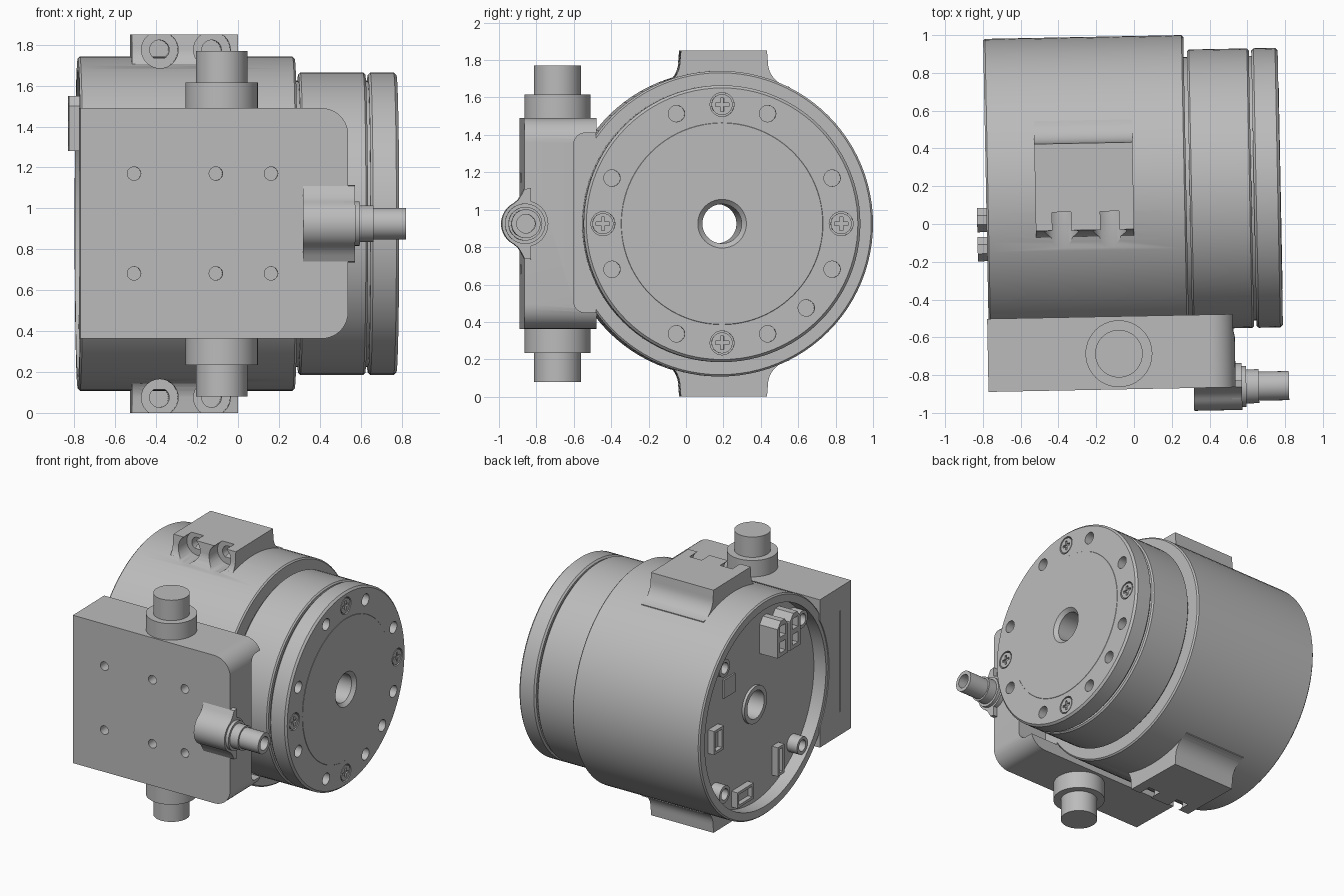
import bpy, bmesh
from math import pi, cos, sin, radians
from mathutils import Matrix, Vector

if "Cube" in bpy.data.objects:
    bpy.data.objects.remove(bpy.data.objects["Cube"])

grey = bpy.data.materials.new("machined grey")
grey.use_nodes = True
grey.diffuse_color = (0.5, 0.5, 0.5, 1)
grey.node_tree.nodes["Principled BSDF"].inputs["Base Color"].default_value = (0.5, 0.5, 0.5, 1)

CY, CZ = 0.178, 0.925          # main axis, running along x
TURN = {"x": Matrix.Rotation(pi / 2, 4, "Y"), "y": Matrix.Rotation(pi / 2, 4, "X"), "z": Matrix()}
parts = []


def finish(name, bm, keep=True):
    bmesh.ops.recalc_face_normals(bm, faces=bm.faces)
    me = bpy.data.meshes.new(name)
    bm.to_mesh(me)
    bm.free()
    me.materials.append(grey)
    ob = bpy.data.objects.new(name, me)
    bpy.context.collection.objects.link(ob)
    if keep:
        parts.append(ob)
    return ob


def cyl(name, axis, centre, r, lo, hi, keep=True, r2=None, n=32):
    """Cylinder along an axis; centre holds the other two coordinates in order."""
    i = "xyz".index(axis)
    pos = list(centre)
    pos.insert(i, (lo + hi) / 2)
    bm = bmesh.new()
    bmesh.ops.create_cone(bm, cap_ends=True, segments=n, radius1=r, radius2=r if r2 is None else r2,
                          depth=hi - lo, matrix=Matrix.Translation(pos) @ TURN[axis])
    return finish(name, bm, keep)


def box(name, x, y, z, keep=True):
    bm = bmesh.new()
    size = [b - a for a, b in (x, y, z)]
    mid = [(a + b) / 2 for a, b in (x, y, z)]
    bmesh.ops.create_cube(bm, size=1, matrix=Matrix.Translation(mid) @ Matrix.Diagonal((*size, 1)))
    return finish(name, bm, keep)


def prism(name, axis, pts, lo, hi, keep=True):
    """Extrude a closed outline along x (y, z points) or y (x, z points)."""
    bm = bmesh.new()
    put = (lambda a, b: (lo, a, b)) if axis == "x" else (lambda a, b: (a, lo, b))
    face = bm.faces.new([bm.verts.new(put(a, b)) for a, b in pts])
    new = bmesh.ops.extrude_face_region(bm, geom=[face])["geom"]
    shift = Vector((hi - lo, 0, 0) if axis == "x" else (0, hi - lo, 0))
    bmesh.ops.translate(bm, vec=shift, verts=[v for v in new if isinstance(v, bmesh.types.BMVert)])
    return finish(name, bm, keep)


def lathe(name, profile, n=96):
    """Spin a closed (x, radius) profile round the main axis."""
    bm = bmesh.new()
    rings = [[bm.verts.new((x, CY + r * cos(2 * pi * k / n), CZ + r * sin(2 * pi * k / n)))
              for k in range(n)] for x, r in profile]
    for i, a in enumerate(rings):
        b = rings[(i + 1) % len(rings)]
        for k in range(n):
            j = (k + 1) % n
            bm.faces.new((a[k], a[j], b[j], b[k]))
    return finish(name, bm)


def cut(ob, *cutters):
    for c in cutters:
        mod = ob.modifiers.new("cut", "BOOLEAN")
        mod.operation, mod.solver, mod.object = "DIFFERENCE", "EXACT", c
        dg = bpy.context.evaluated_depsgraph_get()
        ob.data = bpy.data.meshes.new_from_object(ob.evaluated_get(dg))
        ob.modifiers.clear()


def drop(*cutters):
    for c in cutters:
        bpy.data.objects.remove(c)


def arc(cx, cy, r, a, b, n=10):
    return [(cx + r * cos(radians(a + (b - a) * k / n)), cy + r * sin(radians(a + (b - a) * k / n)))
            for k in range(n + 1)]


def polar(r, deg):
    return CY + r * cos(radians(deg)), CZ + r * sin(radians(deg))


# Turned housing with a recessed back, the flange and the output cap
BORE = 0.105
housing = lathe("housing", [(-.78, .75), (-.78, .807), (-.77, .817), (.27, .817), (.28, .807), (.28, .70),
                            (.30, .70), (.30, BORE), (-.70, BORE), (-.70, .14), (-.68, .14), (-.68, .75)])
lathe("rotor_flange", [(.298, .73), (.308, .74), (.615, .74), (.625, .73), (.625, .70),
                       (.64, .70), (.64, BORE), (.298, BORE)])
cap = lathe("output_cap", [(.638, .728), (.65, .74), (.764, .74), (.778, .726), (.778, .54), (.780, .538),
                           (.780, .13), (.755, BORE), (.638, BORE)])

# Bolt holes and cross-head screws on the cap
spots = [polar(.637, 22.5 + 45 * k) for k in range(8)] + [polar(.637, -45)]
for spot in spots:
    hole = cyl("hole", "x", spot, .044, .70, .82, False, n=24)
    cut(cap, hole)
    drop(hole)
for k in range(4):
    y, z = polar(.637, 90 * k)
    sink = cyl("sink", "x", (y, z), .064, .75, .82, False)
    cut(cap, sink)
    screw = cyl("cap_screw", "x", (y, z), .056, .74, .776)
    slots = [box("slot", (.762, .80), (y - a, y + a), (z - b, z + b), False)
             for a, b in ((.036, .009), (.009, .036))]
    cut(screw, *slots)
    drop(sink, *slots)

# Mounting pads above and below, with counterbored bolt seats facing front
for name, s in (("upper_pad", 1), ("lower_pad", -1)):
    mid, half = .203, .23
    right = [(mid + half, .925)] + arc(mid + half + .14, .865, .135, 180, 262, 8)
    left = [(2 * mid - y, h) for y, h in reversed(right)]
    base = [(CY + .74 * cos(radians(a)), .74 * sin(radians(a))) for a in range(120, 55, -6)]
    outline = right + [(y, h) for y, h in reversed(base)] + left
    pad = prism(name, "x", [(y, CZ + s * h) for y, h in outline], -.52, 0)
    for x in (-.383, -.128):
        z = CZ + s * .85
        seat = cyl("seat", "y", (x, z), .09, -.4, .07, False)
        bolt = cyl("bolt", "y", (x, z), .048, -.1, .30, False, n=24)
        cut(pad, seat, bolt)
        cut(housing, seat)
        drop(seat, bolt)

# Side block with rounded right-hand corners, fitted round the housing
X0, X1, Z0, Z1, R = -.787, .522, .363, 1.49, .13
block = prism("side_block", "y", [(X0, Z0)] + arc(X1 - R, Z0 + R, R, -90, 0)
              + arc(X1 - R, Z1 - R, R, 0, 90) + [(X0, Z1)], -.874, -.487)
bed = cyl("bed", "x", (CY, CZ), .78, -1, 1, False, n=96)
ry, rz, rr = -.61, (.45, 1.41), .06
relief = prism("relief", "x", arc(ry + rr, rz[0] + rr, rr, 180, 270) + [(-.3, rz[0]), (-.3, rz[1])]
               + arc(ry + rr, rz[1] - rr, rr, 90, 180), .28, .8, False)
groove = box("groove", (-.9, -.775), (-.74, -.728), (.54, 1.31), False)
cut(block, bed, relief, groove)
drop(bed, relief, groove)
for x in (-.525, -.125, .145):
    for z in (.682, 1.17):
        hole = cyl("hole", "y", (x, z), .033, -1, -.80, False, n=24)
        cut(block, hole)
        drop(hole)

# Stepped stubs on the block's top and bottom
for name, s in (("upper", 1), ("lower", -1)):
    for part, r, a, b in (("collar", .177, .54, .69), ("stub", .126, .68, .845)):
        cyl(f"{name}_{part}", "z", (-.093, -.685), r, *sorted((CZ + s * a, CZ + s * b)), n=48)

# Cable port: blended boss, then stepped tube with an open end
PY = -.871
upper = [(-.84, CZ + .19), (-.874, CZ + .185)] + [(-.89, CZ + .155), (-.907, CZ + .128)]
front = arc(PY, CZ, .124, 118, 242, 16)
lower = [(y, 2 * CZ - z) for y, z in reversed(upper)]
port = prism("port_boss", "x", upper + front + lower, .30, .555)
cyl("port_root", "x", (PY, CZ), .124, .50, .555, n=48)
dimple = cyl("dimple", "x", (-.90, CZ), .045, .27, .36, False, n=6)
cut(port, dimple)
drop(dimple)
cyl("port_ring", "x", (PY, CZ), .108, .54, .578, n=48)
cyl("port_step", "x", (PY, CZ), .09, .57, .645, n=48)
tube = cyl("port_tube", "x", (PY, CZ), .077, .63, .804, n=48)
bore = cyl("bore", "x", (PY, CZ), .05, .69, .9, False)
cut(tube, bore)
drop(bore)

# Screw posts in the back recess
for k in range(4):
    spot = polar(.68, 45 + 90 * k)
    post = cyl("back_post", "x", spot, .066, -.765, -.66)
    hole = cyl("hole", "x", spot, .042, -.9, -.70, False, n=24)
    cut(post, hole)
    drop(hole)

# Two power plugs with chamfered corners and open sockets
for y in (-.118, .036):
    w = .064
    plug = prism("power_plug", "x", [(y - w, 1.28), (y + w, 1.28), (y + w, 1.50), (y + w - .04, 1.55),
                                     (y - w + .04, 1.55), (y - w, 1.50)], -.83, -.67)
    for z in (1.35, 1.47):
        socket = box("socket", (-.9, -.75), (y - .035, y + .035), (z - .04, z + .04), False)
        cut(plug, socket)
        drop(socket)

# Small board connectors and a chip on the recess floor
for name, dy, dz, w, h, d in (("chip", .31, .26, .07, .07, .012), ("board_plug_a", .5, -.07, .06, .09, .05),
                              ("board_plug_b", .17, -.62, .10, .06, .05), ("board_plug_c", -.27, -.52, .04, .11, .05)):
    y, z = CY + dy, CZ + dz
    ob = box(name, (-.68 - d, -.67), (y - w, y + w), (z - h, z + h))
    if d > .02:
        socket = box("socket", (-.9, -.695), (y - w + .02, y + w - .02), (z - h + .02, z + h - .02), False)
        cut(ob, socket)
        drop(socket)

# Slight turn of the whole assembly, then smooth shading with sharp edges
turn = Matrix.Rotation(radians(1.1), 4, "Z")
bpy.ops.object.select_all(action="DESELECT")
for ob in parts:
    ob.data.transform(turn)
    ob.select_set(True)
bpy.context.view_layer.objects.active = housing
bpy.ops.object.shade_smooth_by_angle(angle=radians(30))
